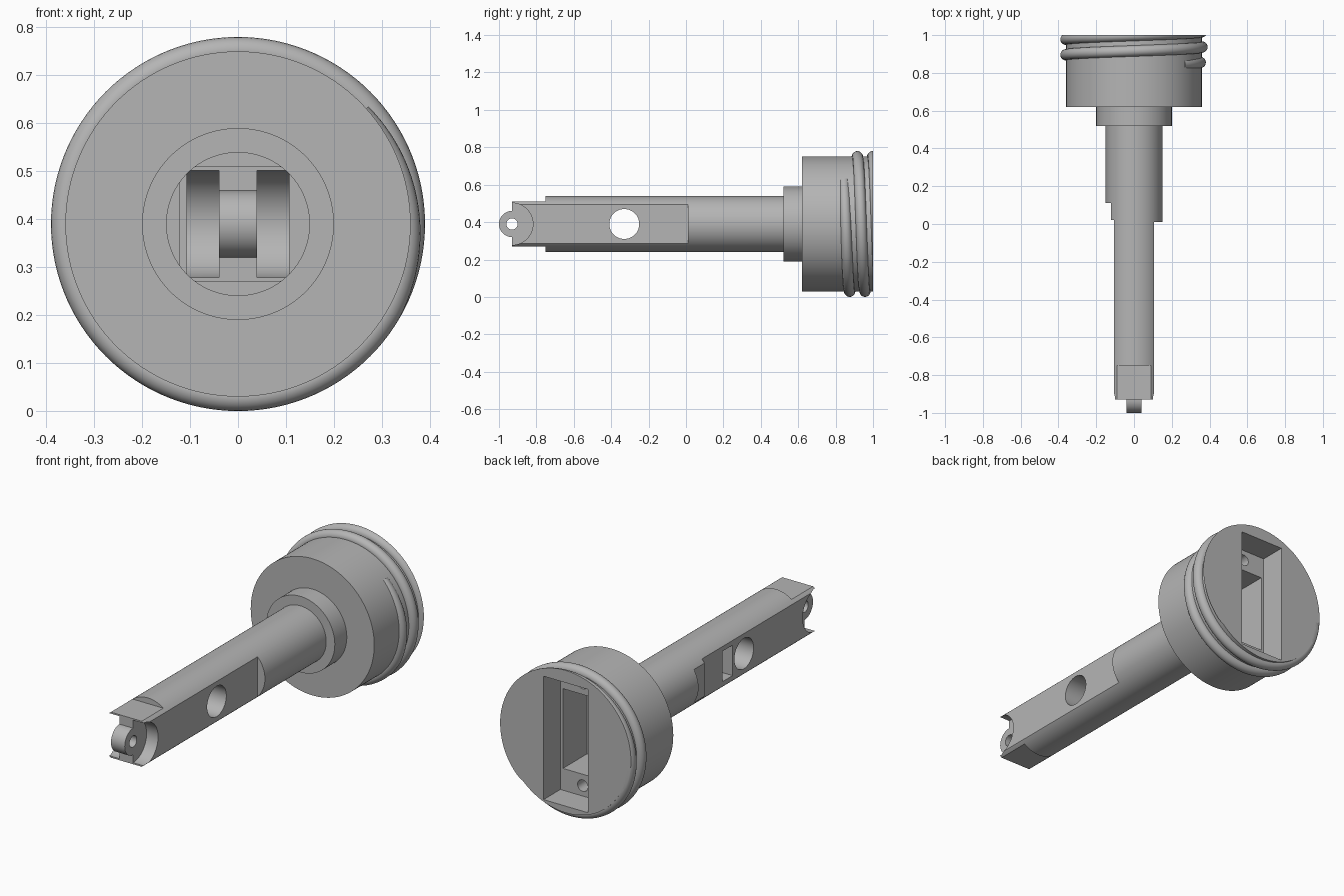
import bpy, bmesh, math
from mathutils import Vector, Matrix

if "Cube" in bpy.data.objects:
    bpy.data.objects.remove(bpy.data.objects["Cube"], do_unlink=True)

AXIS = 0.39  # height of the long axis

grey = bpy.data.materials.new("plain_grey")
grey.use_nodes = True
grey.diffuse_color = (0.46, 0.46, 0.46, 1)
grey.node_tree.nodes["Principled BSDF"].inputs["Base Color"].default_value = grey.diffuse_color


def finish(bm, name):
    bmesh.ops.recalc_face_normals(bm, faces=bm.faces[:])
    mesh = bpy.data.meshes.new(name)
    bm.to_mesh(mesh)
    bm.free()
    mesh.materials.append(grey)
    obj = bpy.data.objects.new(name, mesh)
    bpy.context.collection.objects.link(obj)
    return obj


def box(name, lo, hi):
    """Box between two corners, heights measured from the axis."""
    bm = bmesh.new()
    bmesh.ops.create_cube(bm, size=1)
    for v in bm.verts:
        v.co = Vector([(a + b) / 2 + c * (b - a) for a, b, c in zip(lo, hi, v.co)])
        v.co.z += AXIS
    return finish(bm, name)


def rod(name, direction, radius, start, end, across, height=0.0):
    """Cylinder along x or y; across is its place on the other level axis."""
    bm = bmesh.new()
    bmesh.ops.create_cone(bm, cap_ends=True, segments=64, radius1=radius,
                          radius2=radius, depth=end - start)
    mid = (start + end) / 2
    if direction == "x":
        turn, place = Matrix.Rotation(math.pi / 2, 4, "Y"), (mid, across, AXIS + height)
    else:
        turn, place = Matrix.Rotation(math.pi / 2, 4, "X"), (across, mid, AXIS + height)
    bmesh.ops.transform(bm, matrix=Matrix.Translation(place) @ turn, verts=bm.verts[:])
    return finish(bm, name)


def combine(target, other, operation="DIFFERENCE"):
    mod = target.modifiers.new("combine", "BOOLEAN")
    mod.operation, mod.solver, mod.object = operation, "EXACT", other
    bpy.context.view_layer.objects.active = target
    bpy.ops.object.modifier_apply(modifier=mod.name)
    bpy.data.objects.remove(other, do_unlink=True)


def smooth(obj):
    bpy.ops.object.select_all(action="DESELECT")
    obj.select_set(True)
    bpy.context.view_layer.objects.active = obj
    bpy.ops.object.shade_smooth_by_angle(angle=math.radians(30))


# Turned body: shaft, collar and head
profile = [(0, -0.93), (0.15, -0.93), (0.15, 0.52), (0.2, 0.52), (0.2, 0.62),
           (0.36, 0.62), (0.36, 1), (0, 1)]
bm = bmesh.new()
points = [bm.verts.new((r, y, AXIS)) for r, y in profile]
edges = [bm.edges.new(pair) for pair in zip(points, points[1:])]
bmesh.ops.spin(bm, geom=points + edges, cent=(0, 0, AXIS), axis=(0, 1, 0),
               angle=math.tau, steps=128)
bmesh.ops.remove_doubles(bm, verts=bm.verts[:], dist=0.0001)
body = finish(bm, "plunger_body")

# Side flats, the one on the right having a shallow step
combine(body, box("left_flat", (0.107, -1.1, -0.3), (0.3, 0.01, 0.3)))
combine(body, box("right_flat", (-0.3, -1.1, -0.3), (-0.107, 0.02, 0.3)))
combine(body, box("right_step", (-0.3, -0.1, -0.3), (-0.122, 0.11, 0.3)))

# Flats above and below the tip, and round pockets beside the central web
for side in (-1, 1):
    low, high = sorted((side * 0.12, side * 0.3))
    combine(body, box("tip_flat", (-0.3, -1.1, low), (0.3, -0.75, high)))
    low, high = sorted((side * 0.04, side * 0.2))
    combine(body, rod("tip_pocket", "x", 0.112, low, high, -0.93))

# Lug with its pin hole
combine(body, rod("lug", "x", 0.07, -0.04, 0.04, -0.93), "UNION")
combine(body, rod("pin_hole", "x", 0.03, -0.2, 0.2, -0.93))

# Cross hole and square window in the shaft
combine(body, rod("cross_hole", "x", 0.08, -0.3, 0.3, -0.33))
combine(body, box("window", (-0.3, -0.235, -0.08), (0.03, -0.15, 0.08)))

# Stepped recess in the back of the head, with bore and screw holes
combine(body, box("recess", (-0.13, 0.86, -0.325), (0.13, 1.1, 0.325)))
combine(body, box("inner_recess", (-0.115, 0.66, -0.21), (0.115, 0.9, 0.21)))
combine(body, rod("bore", "y", 0.1, 0.2, 0.7, 0))
for side in (-1, 1):
    combine(body, rod("screw_hole", "y", 0.03, 0.7, 0.9, 0, side * 0.27))
smooth(body)

# Spiral thread around the head, tapered at its start and trimmed at the back
bm = bmesh.new()
STEPS, SIDES, PITCH = 300, 20, 0.082
START, TURNS = math.radians(42), 2.5
rings = []
for i in range(STEPS + 1):
    turned = TURNS * i / STEPS
    angle = START - math.tau * turned
    sink = 0.024 * max(0, 1 - turned / 0.2)
    ring = []
    for j in range(SIDES):
        a = math.tau * j / SIDES
        r = max(0.353, 0.361 - sink + 0.029 * math.cos(a))
        y = 0.845 + PITCH * turned + 0.029 * math.sin(a)
        ring.append(bm.verts.new((r * math.cos(angle), y, AXIS + r * math.sin(angle))))
    rings.append(ring)
for one, two in zip(rings, rings[1:]):
    for j in range(SIDES):
        k = (j + 1) % SIDES
        bm.faces.new((one[j], one[k], two[k], two[j]))
bm.faces.new(rings[0])
bm.faces.new(rings[-1])
cut = bmesh.ops.bisect_plane(bm, geom=bm.verts[:] + bm.edges[:] + bm.faces[:],
                             plane_co=(0, 1, 0), plane_no=(0, 1, 0), clear_outer=True)
rim = [e for e in cut["geom_cut"] if isinstance(e, bmesh.types.BMEdge)]
bmesh.ops.triangle_fill(bm, edges=rim, use_beauty=True)
smooth(finish(bm, "spiral_thread"))
